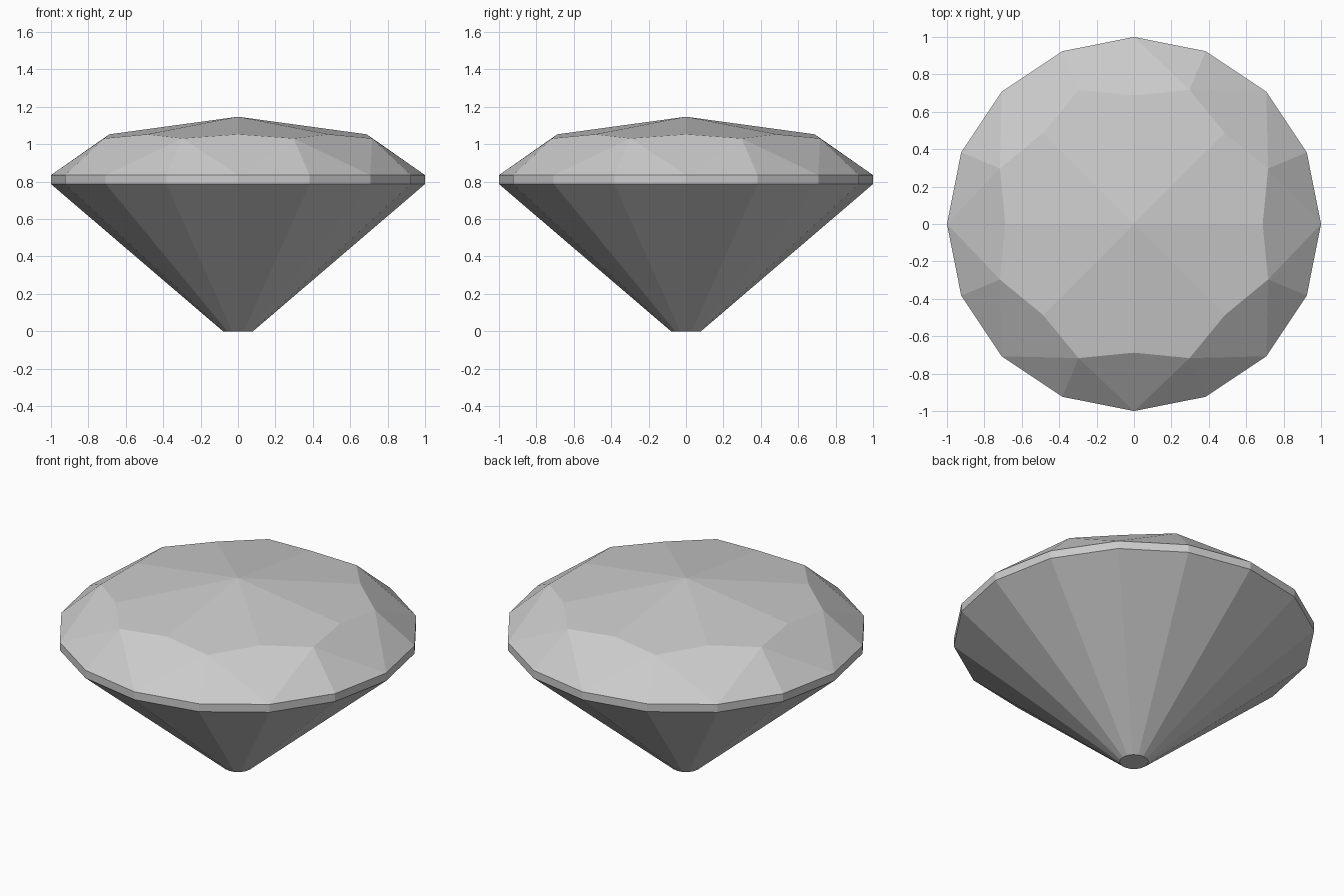
import bpy
import bmesh
from math import cos, sin, tau

cube = bpy.data.objects.get("Cube")
if cube:
    bpy.data.objects.remove(cube, do_unlink=True)

SIDES = 16

# One flat stone colour
stone = bpy.data.materials.new("pale_grey_stone")
stone.use_nodes = True
colour = (0.6, 0.6, 0.6, 1)
stone.diffuse_color = colour
stone.node_tree.nodes["Principled BSDF"].inputs["Base Color"].default_value = colour

bm = bmesh.new()


def ring(even, odd=None):
    """Ring of vertices; even and odd corners are (radius, height)."""
    verts = []
    for i in range(SIDES):
        r, z = (odd or even) if i % 2 else even
        a = tau * i / SIDES
        verts.append(bm.verts.new((r * cos(a), r * sin(a), z)))
    return verts


culet = ring((0.08, 0))
girdle_low = ring((1, 0.787))
girdle_top = ring((1, 0.835))
table = ring((0.688, 1.053), (0.776, 1.031))
apex = bm.verts.new((0, 0, 1.147))

# Culet, pavilion facets and girdle band
bm.faces.new(culet[::-1])
for low, high in ((culet, girdle_low), (girdle_low, girdle_top)):
    for i in range(SIDES):
        j = (i + 1) % SIDES
        bm.faces.new((low[i], low[j], high[j], high[i]))

# Crown: kite, two girdle triangles and one star facet per eighth
for i in range(0, SIDES, 2):
    prev, mid, nxt = i - 1, i + 1, (i + 2) % SIDES
    bm.faces.new((girdle_top[i], table[mid], table[i], table[prev]))
    bm.faces.new((girdle_top[i], girdle_top[mid], table[mid]))
    bm.faces.new((girdle_top[mid], girdle_top[nxt], table[mid]))
    bm.faces.new((apex, table[i], table[mid], table[nxt]))

bmesh.ops.recalc_face_normals(bm, faces=bm.faces)
mesh = bpy.data.meshes.new("cut_gemstone")
bm.to_mesh(mesh)
bm.free()
mesh.materials.append(stone)
gem = bpy.data.objects.new("cut_gemstone", mesh)
bpy.context.collection.objects.link(gem)
